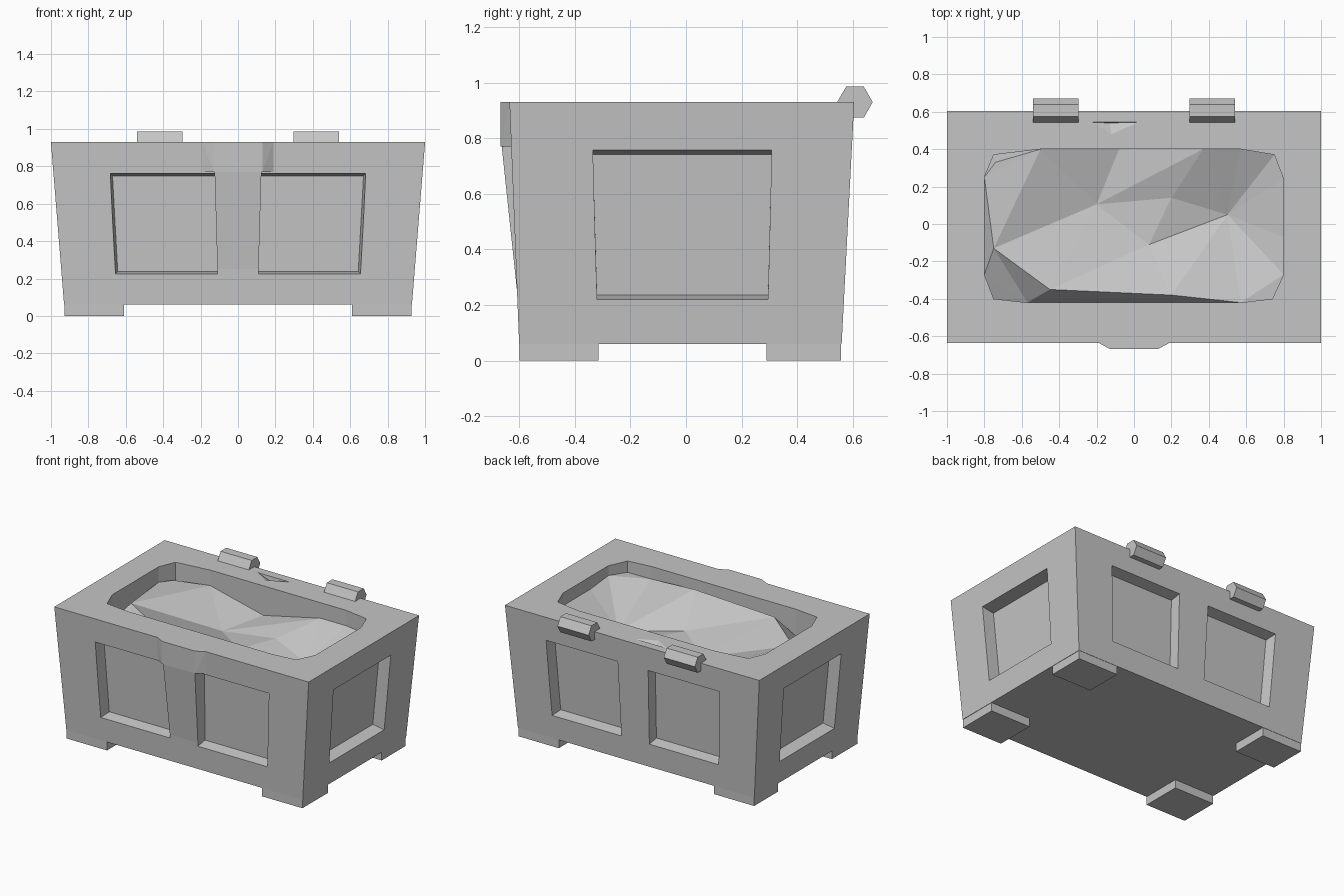
import bpy, bmesh
from mathutils import Vector
from mathutils.geometry import delaunay_2d_cdt

if "Cube" in bpy.data.objects:
    bpy.data.objects.remove(bpy.data.objects["Cube"])

stone = bpy.data.materials.new("stone grey")
stone.use_nodes = True
GREY = (0.56, 0.56, 0.56, 1)
stone.diffuse_color = GREY
stone.node_tree.nodes["Principled BSDF"].inputs["Base Color"].default_value = GREY

TOP, BASE = 0.93, 0.06


# Sloping walls: distance from the centre at height z
def front(z):
    return -0.598 - 0.04 * z


def back(z):
    return 0.557 + 0.052 * z


def side(z):
    return 0.925 + 0.081 * z


def add_hull(bm, points):
    """Add a convex solid around the points."""
    verts = [bm.verts.new(p) for p in points]
    bmesh.ops.convex_hull(bm, input=verts)


def make(name, bm):
    bmesh.ops.recalc_face_normals(bm, faces=bm.faces)
    mesh = bpy.data.meshes.new(name)
    bm.to_mesh(mesh)
    bm.free()
    mesh.materials.append(stone)
    obj = bpy.data.objects.new(name, mesh)
    bpy.context.collection.objects.link(obj)
    return obj


def hull_object(name, points):
    bm = bmesh.new()
    add_hull(bm, points)
    return make(name, bm)


def panel(bm, place, low, high, deep, flare):
    """Tapered recess; low and high are (start, end, z), flare narrows the end side."""
    points = []
    for depth in (-0.1, deep):
        for (start, end, z), lift in ((low, 1), (high, -1)):
            zz = z + lift * 0.17 * depth
            points += [place(start, zz, depth), place(end - flare * depth, zz, depth)]
    add_hull(bm, points)


# Chest body: tapered block
body = hull_object("chest_body", [(s * side(z), wall(z), z) for z in (BASE, TOP)
                                  for s in (-1, 1) for wall in (front, back)])

# Recessed panels on all four sides
LONG_PANEL = (0.11, 0.655, 0.225), (0.12, 0.683, 0.762)
SIDE_PANEL = (-0.32, 0.295, 0.22), (-0.335, 0.308, 0.757)
cut = bmesh.new()
for s in (-1, 1):
    panel(cut, lambda u, z, d: (s * u, front(z) + d, z), *LONG_PANEL, 0.08, 0.15)
    panel(cut, lambda u, z, d: (s * u, back(z) - d, z), *LONG_PANEL, 0.08, 0.15)
    panel(cut, lambda u, z, d: (s * (side(z) - d), u, z), *SIDE_PANEL, 0.09, 0)

# Open tub in the top
RIM = [(-0.8, 0.25), (-0.75, 0.37), (-0.5, 0.4), (0.57, 0.4), (0.75, 0.37), (0.8, 0.24),
       (0.8, -0.27), (0.74, -0.4), (0.57, -0.42), (-0.57, -0.42), (-0.75, -0.4), (-0.8, -0.27)]
add_hull(cut, [(x, y, z) for x, y in RIM for z in (0.6, 1.1)])

# Small chip behind the tub
add_hull(cut, [(-0.24, 0.545, 0.935), (0.05, 0.545, 0.935), (-0.12, 0.47, 0.935),
               (-0.13, 0.54, 0.9)])
cutter = make("cutter", cut)
cutter.hide_render = True

mod = body.modifiers.new("recesses", "BOOLEAN")
mod.operation = "DIFFERENCE"
mod.solver = "EXACT"
mod.object = cutter
bpy.context.view_layer.update()
graph = bpy.context.evaluated_depsgraph_get()
carved = bpy.data.meshes.new_from_object(body.evaluated_get(graph))
body.modifiers.clear()
body.data = carved
bpy.data.objects.remove(cutter)

# Faceted filling inside the tub: high edges falling to a winding valley
HEIGHTS = [0.82, 0.75, 0.82, 0.82, 0.82, 0.84, 0.86, 0.85, 0.84, 0.74, 0.7, 0.75]
heap = [(x, y, z) for (x, y), z in zip(RIM, HEIGHTS)]
heap += [(-0.08, 0.4, 0.72), (0.37, 0.4, 0.82), (0.8, -0.07, 0.84), (-0.74, 0.33, 0.82),
         (-0.2, 0.105, 0.69), (0.2, 0.14, 0.73), (0.5, 0.05, 0.67), (0.08, -0.11, 0.72),
         (-0.75, -0.13, 0.83), (-0.45, -0.35, 0.87), (0.2, -0.38, 0.88)]
CREASES = [(16, 13), (17, 13), (18, 4), (19, 18), (18, 14), (20, 16)]
flat, _, faces, origin, _, _ = delaunay_2d_cdt(
    [Vector(p[:2]) for p in heap], CREASES, [], 0, 0.0001)
bm = bmesh.new()
verts = [bm.verts.new(heap[o[0]]) for o in origin]
for f in faces:
    bm.faces.new([verts[i] for i in f])
filling = make("filling", bm)
if filling.data.polygons[0].normal.z < 0:
    filling.data.flip_normals()

# Front clasp: wide flared head with a tapering strap below
head = [(s * x, y, z) for s in (-1, 1) for z in (0.77, TOP)
        for x, y in ((0.13, -0.668), (0.19, front(z)), (0.13, -0.55))]
hull_object("clasp_head", head)
hull_object("clasp_strap", [(s * x, y, z) for s in (-1, 1) for x, y, z in (
    (0.125, -0.663, 0.77), (0.125, -0.55, 0.77), (0.11, -0.608, 0.25), (0.11, -0.55, 0.25))])

# Corner feet
for s, name in ((-1, "right"), (1, "left")):
    for end, y0, y1 in (("front", -0.6, -0.315), ("back", 0.29, 0.558)):
        hull_object(f"{end}_{name}_foot", [(s * x, y, z) for x in (0.61, 0.927)
                                           for y in (y0, y1) for z in (0, BASE + 0.01)])

    # Hexagonal hinge barrels
    bpy.ops.mesh.primitive_cylinder_add(vertices=6, radius=0.064, depth=0.245,
                                        location=(s * 0.418, 0.608, TOP),
                                        rotation=(0, 1.5708, 0))
    hinge = bpy.context.object
    hinge.name = f"{name}_hinge"
    hinge.data.materials.append(stone)
